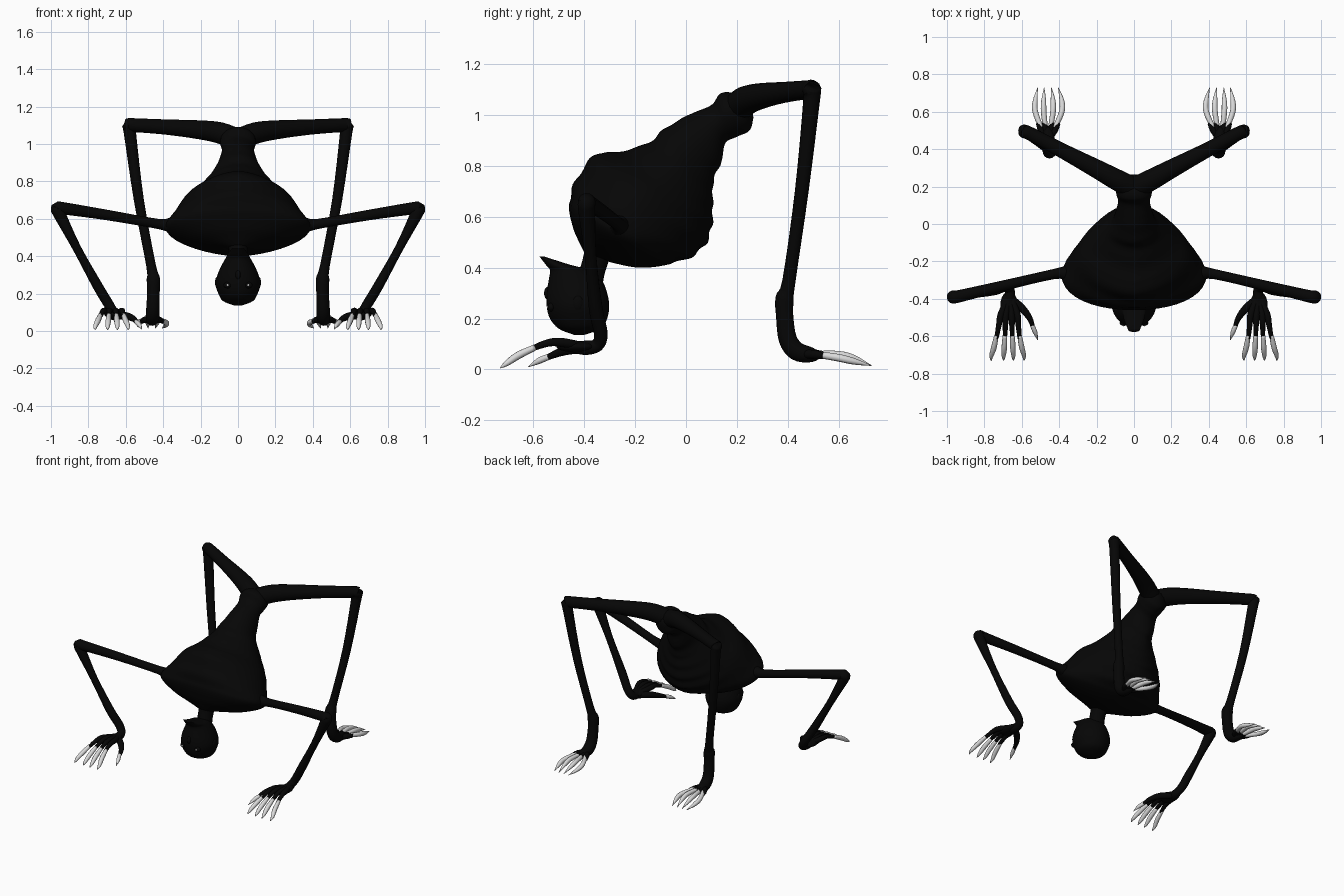
import bpy, bmesh, math
from mathutils import Vector

if "Cube" in bpy.data.objects:
    bpy.data.objects.remove(bpy.data.objects["Cube"], do_unlink=True)


def material(name, value):
    m = bpy.data.materials.new(name)
    m.use_nodes = True
    col = (value, value, value, 1)
    m.diffuse_color = col
    m.node_tree.nodes["Principled BSDF"].inputs["Base Color"].default_value = col
    return m


SKIN = material("black skin", 0.0018)
CLAW = material("pale claw", 0.7)


def finish(name, bm, mat):
    bmesh.ops.recalc_face_normals(bm, faces=bm.faces)
    for f in bm.faces:
        f.smooth = True
    me = bpy.data.meshes.new(name)
    bm.to_mesh(me)
    bm.free()
    me.materials.append(mat)
    ob = bpy.data.objects.new(name, me)
    bpy.context.collection.objects.link(ob)
    return ob


def loft(name, rings, mat):
    """Skin a list of equal-sized vertex rings and cap both ends."""
    bm = bmesh.new()
    loops = [[bm.verts.new(p) for p in ring] for ring in rings]
    n = len(loops[0])
    for a, b in zip(loops, loops[1:]):
        for i in range(n):
            j = (i + 1) % n
            bm.faces.new((a[i], a[j], b[j], b[i]))
    bm.faces.new(loops[0])
    bm.faces.new(loops[-1])
    return finish(name, bm, mat)


def smooth_rows(rows, steps):
    """Catmull-Rom interpolation of rows of numbers."""
    out = []
    for i in range(len(rows) - 1):
        quad = (rows[max(i - 1, 0)], rows[i], rows[i + 1], rows[min(i + 2, len(rows) - 1)])
        for k in range(steps):
            t = k / steps
            out.append([0.5 * (2 * b + (c - a) * t + (2 * a - 5 * b + 4 * c - d) * t * t
                               + (3 * b - a - 3 * c + d) * t ** 3) for a, b, c, d in zip(*quad)])
    out.append(list(rows[-1]))
    return out


def tube(name, knots, mat, steps=4, sides=14):
    """Round tube through knots of (x, y, z, radius)."""
    rows = smooth_rows(knots, steps)
    pts = [Vector(r[:3]) for r in rows]
    rings, side, old = [], None, None
    for i, p in enumerate(pts):
        tan = (pts[min(i + 1, len(pts) - 1)] - pts[max(i - 1, 0)]).normalized()
        if side is None:
            side = tan.orthogonal().normalized()
        else:
            side = old.rotation_difference(tan) @ side
        old = tan
        other = tan.cross(side)
        r = max(rows[i][3], 0.0015)
        rings.append([p + r * (side * math.cos(a) + other * math.sin(a))
                      for a in (math.tau * k / sides for k in range(sides))])
    return loft(name, rings, mat)


def ball(name, centre, size, mat):
    bm = bmesh.new()
    bmesh.ops.create_uvsphere(bm, u_segments=20, v_segments=12, radius=1)
    for v in bm.verts:
        v.co = Vector(centre) + Vector([c * s for c, s in zip(v.co, size)])
    return finish(name, bm, mat)


def power(v, e):
    return math.copysign(abs(v) ** e, v)


# Torso: slanted sections (upper y, upper z, lower y, lower z, half width, upper roundness)
sections = [
    (.26, 1.04, .265, .99, .03, 1), (.19, 1.085, .25, .94, .085, 1), (.135, 1.085, .20, .915, .095, 1),
    (.10, 1.04, .155, .89, .085, 1), (.02, 1.005, .14, .82, .095, 1), (-.08, .95, .11, .75, .12, 1),
    (-.15, .89, .105, .68, .17, 1.1), (-.27, .855, .105, .60, .235, 1.25), (-.355, .845, .09, .52, .29, 1.25),
    (-.43, .75, .04, .455, .345, 1.1), (-.46, .65, -.06, .415, .385, .95), (-.445, .56, -.18, .40, .26, .9),
    (-.42, .50, -.29, .42, .12, 1), (-.40, .46, -.31, .43, .06, 1)]
STEPS = 8
rings = []
for i, (uy, uz, ly, lz, w, bend) in enumerate(smooth_rows(sections, STEPS)):
    up, low = Vector((0, uy, uz)), Vector((0, ly, lz))
    mid = up.lerp(low, 0.45)
    ribbed = 4 * STEPS < i < 10 * STEPS
    swell = 1 + (0.02 * math.sin(i * math.tau / 8) if ribbed else 0)
    ring = []
    for k in range(40):
        a = math.tau * k / 40
        c, s = math.cos(a), math.sin(a)
        e = bend if s > 0 else 1.12
        reach = (up - mid) if s > 0 else (low - mid)
        ring.append(mid + Vector((w * power(c, e), 0, 0)) + reach * abs(s) ** e * swell)
    rings.append(ring)
loft("torso", rings, SKIN)

# Neck and inverted head: level sections (z, front y, back y, half width)
tube("neck", [(0, -.33, .53, .06), (0, -.35, .45, .052), (0, -.37, .38, .05), (0, -.39, .30, .06)], SKIN)
levels = [
    (.136, -.44, -.40, .02), (.16, -.50, -.335, .08), (.20, -.535, -.31, .105),
    (.25, -.548, -.302, .12), (.30, -.548, -.31, .11), (.35, -.54, -.33, .088),
    (.39, -.535, -.37, .066), (.41, -.55, -.45, .055), (.445, -.577, -.56, .03)]
rings = []
for z, front, back, w in smooth_rows(levels, 4):
    rings.append([Vector((w * math.cos(a), (front + back) / 2 + (back - front) / 2 * math.sin(a), z))
                  for a in (math.tau * k / 28 for k in range(28))])
loft("head", rings, SKIN)
ball("nose", (0, -.544, .30), (.014, .014, .025), SKIN)

for side, s in (("left", 1), ("right", -1)):

    def limb(name, knots, mat=SKIN, **kw):
        return tube(side + "_" + name, [(s * x, y, z, r) for x, y, z, r in knots], mat, **kw)

    # Face
    ball(side + "_eye", (s * .055, -.530, .245), (.022, .014, .017), SKIN)
    ball(side + "_eye_glint", (s * .055, -.543, .245), (.006, .004, .006), CLAW)
    ball(side + "_ear", (s * .111, -.425, .26), (.012, .022, .03), SKIN)

    # Arm: shoulder, sharp elbow, wrist
    limb("arm", [(.28, -.27, .555, .05), (.36, -.265, .565, .042), (.43, -.268, .573, .027),
                 (.70, -.33, .62, .028), (.93, -.385, .655, .033), (.965, -.39, .655, .035),
                 (.952, -.39, .62, .033), (.86, -.375, .44, .023), (.75, -.355, .24, .027),
                 (.69, -.335, .14, .027), (.665, -.35, .095, .026), (.665, -.40, .085, .028),
                 (.665, -.45, .09, .02)])
    ball(side + "_palm", (s * .668, -.435, .09), (.047, .075, .022), SKIN)

    # Fingers and claws: knuckle x, claw base x, tip x
    for n, (kx, bx, tx) in enumerate([(.625, .612, .588), (.655, .65, .645), (.685, .69, .697), (.71, .735, .763)]):
        limb(f"finger_{n + 1}", [(.665, -.38, .085, .016), (kx, -.48, .105, .018),
                                 ((kx + bx) / 2, -.54, .105, .015), (bx, -.61, .08, .011)], sides=10)
        limb(f"finger_claw_{n + 1}", [(bx, -.595, .086, .012), ((bx + tx) / 2, -.66, .055, .015),
                                      (tx, -.705, .024, .011), (tx, -.73, .006, .002)], CLAW, sides=10)
    limb("thumb", [(.655, -.40, .08, .02), (.60, -.45, .08, .021), (.56, -.50, .066, .016),
                   (.54, -.55, .045, .011)], sides=10)
    limb("thumb_claw", [(.545, -.54, .05, .012), (.528, -.58, .033, .012), (.515, -.62, .01, .001)],
         CLAW, sides=10)

    # Leg: hip, sharp knee, heel, sole
    limb("leg", [(.0, .19, 1.02, .06), (.09, .235, 1.057, .058), (.20, .295, 1.075, .051),
                 (.38, .39, 1.09, .041), (.55, .48, 1.1, .037), (.583, .494, 1.1, .037),
                 (.578, .494, 1.06, .033), (.53, .455, .70, .027), (.465, .405, .35, .026),
                 (.453, .388, .28, .036), (.452, .388, .21, .034), (.455, .40, .12, .036),
                 (.457, .435, .072, .037), (.46, .49, .058, .03), (.46, .52, .058, .018)])

    # Toes and long claws: base x, bulge x, tip x, drop of the outer claws
    for n, (bx, mx, tx, dz) in enumerate([(.425, .386, .405, .012), (.447, .433, .442, 0),
                                          (.473, .483, .48, 0), (.495, .528, .515, .012)]):
        limb(f"toe_{n + 1}", [(.46, .45, .06, .016), (bx, .50, .06, .018),
                              ((bx + mx) / 2, .54, .06 - dz / 2, .013)], sides=10)
        limb(f"toe_claw_{n + 1}", [(bx, .51, .06, .013), (mx, .60, .058 - dz, .015),
                                   (mx, .66, .044 - dz, .013), (tx, .73, .015, .001)], CLAW, sides=10)
